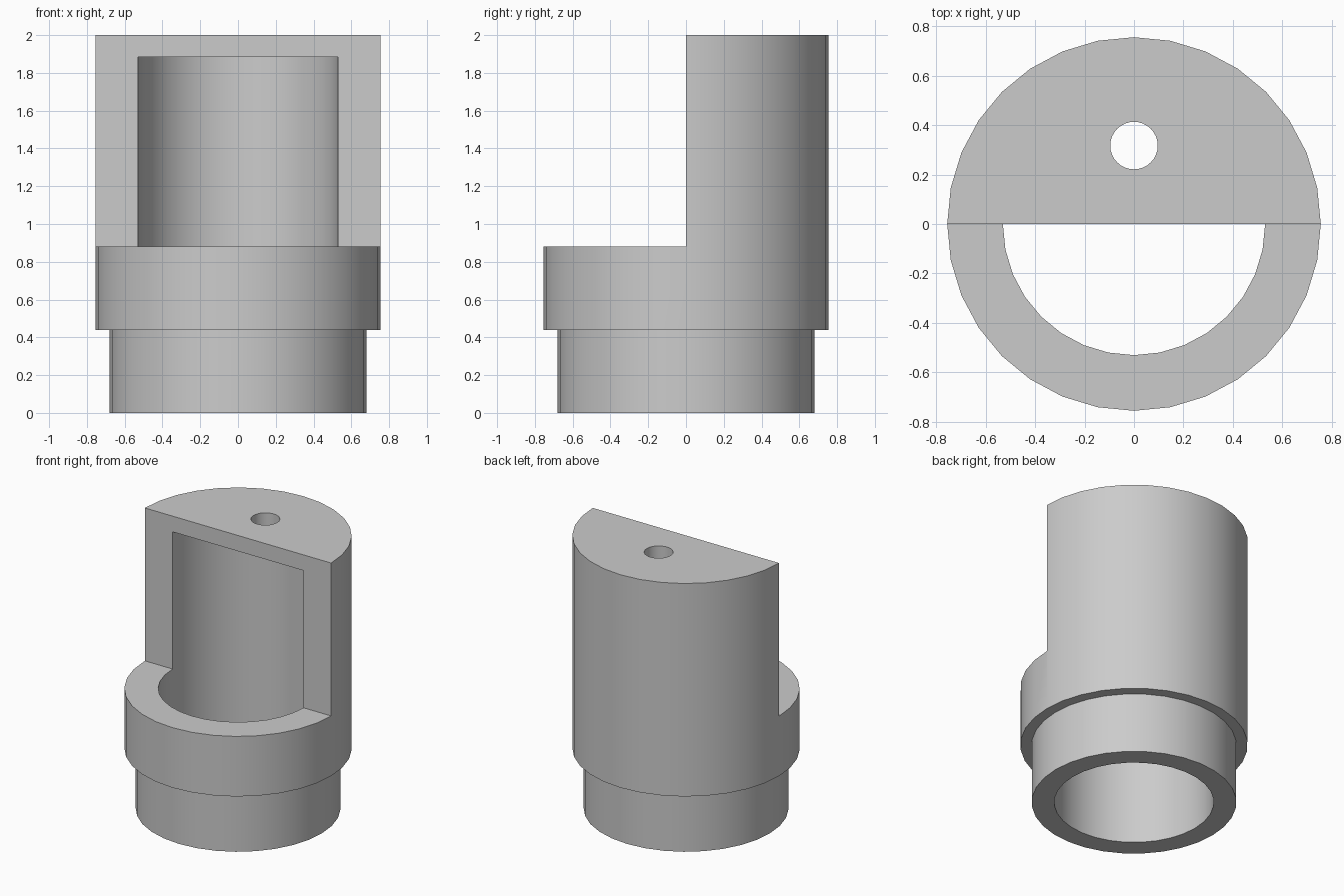
import bpy
import bmesh
from math import radians, tau
from mathutils import Matrix

SIDES = 32

cube = bpy.data.objects.get("Cube")
if cube:
    bpy.data.objects.remove(cube, do_unlink=True)

# Single plain grey
grey = bpy.data.materials.new("plain grey")
grey.use_nodes = True
colour = (0.6, 0.6, 0.6, 1)
grey.diffuse_color = colour
grey.node_tree.nodes["Principled BSDF"].inputs["Base Color"].default_value = colour


def add_object(name, bm):
    mesh = bpy.data.meshes.new(name)
    bmesh.ops.recalc_face_normals(bm, faces=bm.faces)
    bm.to_mesh(mesh)
    bm.free()
    mesh.materials.append(grey)
    obj = bpy.data.objects.new(name, mesh)
    bpy.context.collection.objects.link(obj)
    return obj


def lathe(name, profile):
    bm = bmesh.new()
    verts = [bm.verts.new((0, r, z)) for r, z in profile]
    edges = [bm.edges.new(pair) for pair in zip(verts, verts[1:])]
    bmesh.ops.spin(bm, geom=verts + edges, cent=(0, 0, 0), axis=(0, 0, 1),
                   angle=tau, steps=SIDES)
    bmesh.ops.remove_doubles(bm, verts=bm.verts, dist=0.0005)
    # Merge each cap fan into one flat face
    bmesh.ops.dissolve_limit(bm, angle_limit=radians(1), verts=bm.verts, edges=bm.edges)
    return add_object(name, bm)


def cut(target, cutter):
    mod = target.modifiers.new("cut", "BOOLEAN")
    mod.operation = "DIFFERENCE"
    mod.solver = "EXACT"
    mod.object = cutter
    bpy.context.view_layer.objects.active = target
    bpy.ops.object.modifier_apply(modifier=mod.name)
    bpy.data.objects.remove(cutter, do_unlink=True)


# Stepped sleeve with a deep bore, closed at the top
housing = lathe("housing", [(0, 1.885), (0.53, 1.885), (0.53, 0), (0.68, 0),
                            (0.68, 0.44), (0.755, 0.44), (0.755, 2), (0, 2)])

# Remove the front half above the collar
bm = bmesh.new()
bmesh.ops.create_cube(bm, size=2, matrix=Matrix.Translation((0, -1, 1.88)))
cut(housing, add_object("front_cutter", bm))

# Small vent hole through the roof
bm = bmesh.new()
bmesh.ops.create_cone(bm, cap_ends=True, segments=SIDES, radius1=0.096, radius2=0.096,
                      depth=0.4, matrix=Matrix.Translation((0, 0.317, 1.95)))
cut(housing, add_object("hole_cutter", bm))

# Smooth round walls, crisp rims
bpy.ops.object.select_all(action="DESELECT")
housing.select_set(True)
bpy.context.view_layer.objects.active = housing
bpy.ops.object.shade_smooth_by_angle(angle=radians(30))
